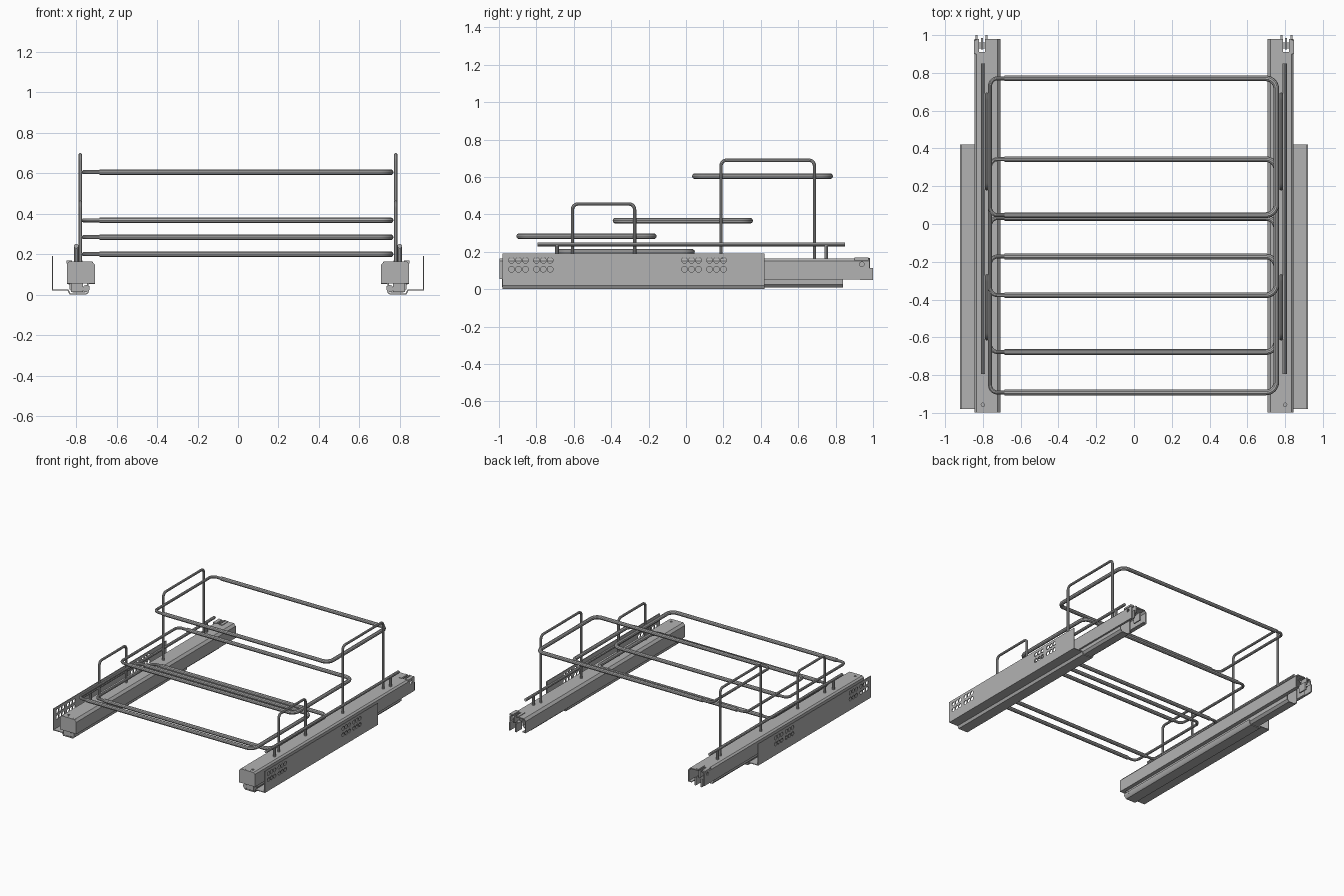
import bpy, bmesh, math
from mathutils import Vector, Matrix

if "Cube" in bpy.data.objects:
    bpy.data.objects.remove(bpy.data.objects["Cube"])

steel = bpy.data.materials.new("grey_steel")
steel.diffuse_color = (0.45, 0.45, 0.45, 1)
steel.use_nodes = True
steel.node_tree.nodes["Principled BSDF"].inputs["Base Color"].default_value = steel.diffuse_color


def activate(ob):
    bpy.ops.object.select_all(action='DESELECT')
    ob.select_set(True)
    bpy.context.view_layer.objects.active = ob


def finish(ob, mirror=False):
    if not ob.data.materials:
        ob.data.materials.append(steel)
    activate(ob)
    if mirror:
        ob.modifiers.new("Mirror", 'MIRROR').use_mirror_merge = False
        bpy.ops.object.modifier_apply(modifier="Mirror")
    bpy.ops.object.shade_smooth_by_angle(angle=math.radians(35))
    return ob


def mesh_object(name, bm):
    bmesh.ops.recalc_face_normals(bm, faces=bm.faces)
    me = bpy.data.meshes.new(name)
    bm.to_mesh(me)
    bm.free()
    ob = bpy.data.objects.new(name, me)
    bpy.context.collection.objects.link(ob)
    return ob


def add_box(bm, x, y, z):
    size = Matrix.Diagonal((x[1] - x[0], y[1] - y[0], z[1] - z[0], 1))
    mid = Vector((sum(x) / 2, sum(y) / 2, sum(z) / 2))
    bmesh.ops.create_cube(bm, size=1, matrix=Matrix.Translation(mid) @ size)


def add_cylinder(bm, centre, axis, r, depth):
    rot = Vector((0, 0, 1)).rotation_difference(Vector(axis)).to_matrix().to_4x4()
    bmesh.ops.create_cone(bm, cap_ends=True, segments=20, radius1=r, radius2=r,
                          depth=depth, matrix=Matrix.Translation(centre) @ rot)


def extrude_y(name, pts, y0, y1):
    bm = bmesh.new()
    face = bm.faces.new([bm.verts.new((x, y0, z)) for x, z in pts])
    res = bmesh.ops.extrude_face_region(bm, geom=[face])
    verts = [v for v in res["geom"] if isinstance(v, bmesh.types.BMVert)]
    bmesh.ops.translate(bm, verts=verts, vec=(0, y1 - y0, 0))
    return mesh_object(name, bm)


def sheet(name, line, t, y0, y1):
    """Bent sheet metal: mitred thickness around a centre line in x, z."""
    p = [Vector(q) for q in line]
    left, right = [], []
    for i, q in enumerate(p):
        dirs = []
        if i > 0:
            dirs.append((q - p[i - 1]).normalized())
        if i < len(p) - 1:
            dirs.append((p[i + 1] - q).normalized())
        ns = [Vector((-d.y, d.x)) for d in dirs]
        n = sum(ns, Vector((0, 0))).normalized()
        off = n * (t / 2 / n.dot(ns[0]))
        left.append(q + off)
        right.append(q - off)
    return extrude_y(name, left + right[::-1], y0, y1)


def cut(ob, bm):
    cutter = mesh_object("cutter", bm)
    cutter.hide_render = True
    mod = ob.modifiers.new("Cut", 'BOOLEAN')
    mod.operation, mod.solver, mod.object = 'DIFFERENCE', 'EXACT', cutter
    activate(ob)
    bpy.ops.object.modifier_apply(modifier="Cut")
    bpy.data.objects.remove(cutter)


def wire(name, pts, r, bend=0.0, mirror=False):
    """Round wire through the points, with filleted corners."""
    pts = [Vector(p) for p in pts]
    path = [pts[0]]
    for a, b, c in zip(pts, pts[1:], pts[2:]):
        u, v = (a - b).normalized() * bend, (c - b).normalized() * bend
        for k in range(9):
            s = k / 8 * math.pi / 2
            path.append(b + u * (1 - math.sin(s)) + v * (1 - math.cos(s)))
    path.append(pts[-1])
    cu = bpy.data.curves.new(name, 'CURVE')
    cu.dimensions = '3D'
    cu.bevel_depth, cu.bevel_resolution, cu.use_fill_caps = r, 3, True
    sp = cu.splines.new('POLY')
    sp.points.add(len(path) - 1)
    for q, co in zip(sp.points, path):
        q.co = (*co, 1)
    ob = bpy.data.objects.new(name, cu)
    bpy.context.collection.objects.link(ob)
    activate(ob)
    bpy.ops.object.convert(target='MESH')
    return finish(bpy.context.view_layer.objects.active, mirror)


# Stepped basket rings: thick tube on the right, thin wire closing the left
RINGS = [("top", 0.605, 0.047, 0.771), ("upper", 0.367, -0.377, 0.343),
         ("lower", 0.284, -0.892, -0.172), ("bottom", 0.20, -0.678, 0.032)]
for label, z, yf, yb in RINGS:
    wire(label + "_ring_tube", [(-0.685, yb, z), (0.753, yb, z), (0.753, yf, z),
                                (-0.685, yf, z)], 0.015, 0.055)
    wire(label + "_ring_wire", [(-0.67, yb, z), (-0.762, yb, z), (-0.762, yf, z),
                                (-0.67, yf, z)], 0.0105, 0.04)

# Side hoops standing on the rails
for label, y0, y1, top in [("front", -0.607, -0.275, 0.456), ("rear", 0.187, 0.687, 0.69)]:
    wire(label + "_side_hoop", [(0.779, y0, 0.16), (0.779, y0, top), (0.779, y1, top),
                                (0.779, y1, 0.16)], 0.0095, 0.03, True)

# Long side rods on short posts
wire("side_rod", [(0.799, -0.795, 0.24), (0.799, 0.85, 0.24)], 0.0115, 0, True)
for label, y in [("front", -0.69), ("rear", 0.75)]:
    wire(label + "_rod_post", [(0.799, y, 0.16), (0.799, y, 0.24)], 0.0105, 0, True)

# Drawer channel: inverted U with inward lips, latch slot and small holes
channel = sheet("drawer_channel", [(0.735, 0.057), (0.709, 0.057), (0.709, 0.145),
                                   (0.723, 0.161), (0.832, 0.161), (0.842, 0.151),
                                   (0.842, 0.057), (0.828, 0.057)], 0.007, -0.985, 0.98)
bm = bmesh.new()
add_box(bm, (0.79, 0.82), (0.91, 1.02), (0.13, 0.2))
add_cylinder(bm, (0.80, -0.957, 0.16), (0, 0, 1), 0.009, 0.05)
add_cylinder(bm, (0.842, 0.94, 0.134), (1, 0, 0), 0.012, 0.05)
cut(channel, bm)
finish(channel, True)

# Front end cap
finish(extrude_y("channel_front_cap", [(0.706, 0.054), (0.706, 0.146), (0.722, 0.164),
                                       (0.833, 0.164), (0.845, 0.152), (0.845, 0.054)],
                 -0.998, -0.98), True)

# Rear latch: slotted plate and hook
plate_bm = bmesh.new()
for x in [(0.768, 0.79), (0.82, 0.848)]:
    add_box(plate_bm, x, (0.90, 0.975), (0.155, 0.169))
add_box(plate_bm, (0.80, 0.81), (0.925, 0.985), (0.11, 0.166))
for x in [(0.775, 0.785), (0.828, 0.838)]:
    add_box(plate_bm, x, (0.93, 1.0), (0.05, 0.113))
add_box(plate_bm, (0.775, 0.838), (0.93, 0.96), (0.105, 0.113))
finish(mesh_object("rear_latch", plate_bm), True)

# Middle slide member with long slot in its floor
middle = sheet("middle_slide", [(0.742, 0.135), (0.742, 0.028), (0.757, 0.013),
                                (0.815, 0.013), (0.829, 0.028), (0.829, 0.135)],
               0.006, -0.95, 0.84)
bm = bmesh.new()
add_box(bm, (0.776, 0.796), (0.52, 0.78), (-0.01, 0.03))
for y in (0.52, 0.78):
    add_cylinder(bm, (0.786, y, 0.01), (0, 0, 1), 0.01, 0.04)
cut(middle, bm)
finish(middle, True)

# Inner guide strip under the channel roof
bm = bmesh.new()
add_box(bm, (0.765, 0.806), (-0.94, 0.88), (0.12, 0.135))
finish(mesh_object("inner_guide", bm), True)

# Cabinet bracket with two groups of screw holes
bracket = sheet("cabinet_bracket", [(0.917, 0.19), (0.917, 0.023), (0.84, 0.023),
                                    (0.83, 0.0035), (0.75, 0.0035), (0.741, 0.012),
                                    (0.735, 0.04)], 0.006, -0.98, 0.42)
bm = bmesh.new()
for start in (-0.933, -0.8, -0.008, 0.126):
    for i in range(3):
        for z in (0.107, 0.155):
            add_cylinder(bm, (0.917, start + i * 0.037, z), (1, 0, 0), 0.0155, 0.04)
cut(bracket, bm)
finish(bracket, True)

# Front roller and lower latch block
bm = bmesh.new()
add_cylinder(bm, (0.75, -0.96, 0.03), (0, 1, 0), 0.017, 0.05)
add_box(bm, (0.765, 0.825), (-0.985, -0.93), (0.012, 0.056))
finish(mesh_object("front_roller_block", bm), True)
